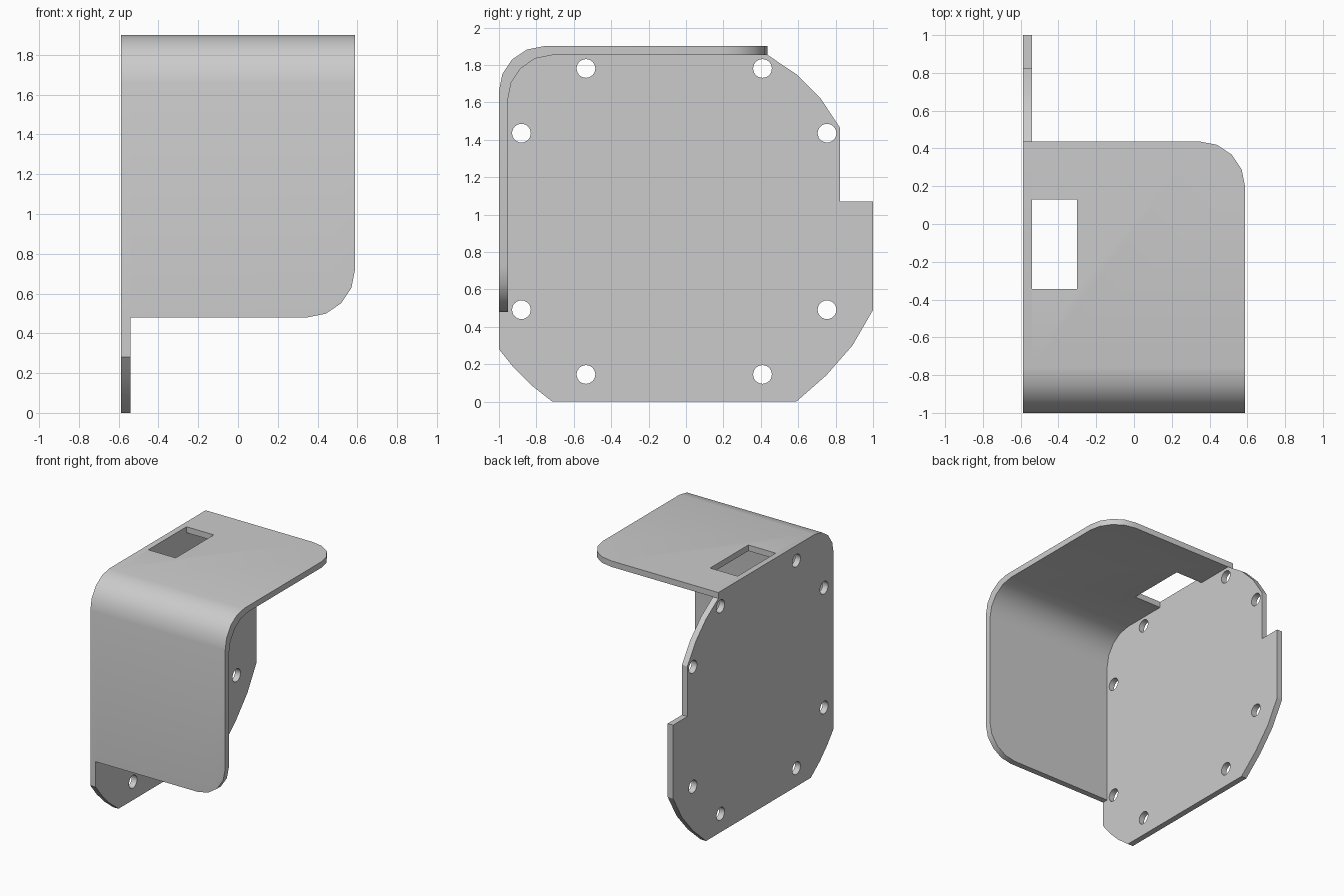
import bpy, bmesh
from math import pi, cos, sin, radians
from mathutils import Matrix, Vector

cube = bpy.data.objects.get("Cube")
if cube:
    bpy.data.objects.remove(cube, do_unlink=True)

WALL = 0.047          # sheet thickness
SIDE = 0.588          # half width
INNER = -SIDE + WALL  # inner face of the side plate
TOP, TIP_Y, TIP_Z = 1.9, 0.437, 0.48
BEND = 0.24

grey = bpy.data.materials.new("plain_grey")
grey.use_nodes = True
grey.diffuse_color = (0.6, 0.6, 0.6, 1)
grey.node_tree.nodes["Principled BSDF"].inputs["Base Color"].default_value = (0.6, 0.6, 0.6, 1)


def add_object(name, bm):
    bmesh.ops.recalc_face_normals(bm, faces=bm.faces)
    mesh = bpy.data.meshes.new(name)
    bm.to_mesh(mesh)
    bm.free()
    mesh.materials.append(grey)
    obj = bpy.data.objects.new(name, mesh)
    bpy.context.collection.objects.link(obj)
    return obj


def extrude_profile(points, x0, x1):
    """Extrude a (y, z) outline along x."""
    bm = bmesh.new()
    face = bm.faces.new([bm.verts.new((x0, y, z)) for y, z in points])
    new = bmesh.ops.extrude_face_region(bm, geom=[face])["geom"]
    bmesh.ops.translate(bm, verts=[v for v in new if isinstance(v, bmesh.types.BMVert)],
                        vec=(x1 - x0, 0, 0))
    return bm


def bend(offset):
    """Quarter arc from the front wall up to the top, inset by offset."""
    cy, cz = -1 + offset + BEND, TOP - offset - BEND
    angles = [pi - i * pi / 8 for i in range(5)]
    return [(cy + BEND * cos(a), cz + BEND * sin(a)) for a in angles]


def cut(obj, cutter):
    cutter.hide_render = True
    mod = obj.modifiers.new("cut", 'BOOLEAN')
    mod.operation, mod.solver, mod.object = 'DIFFERENCE', 'EXACT', cutter
    bpy.context.view_layer.objects.active = obj
    bpy.ops.object.modifier_apply(modifier=mod.name)
    bpy.data.objects.remove(cutter, do_unlink=True)


def smooth(obj):
    bpy.ops.object.select_all(action='DESELECT')
    obj.select_set(True)
    bpy.context.view_layer.objects.active = obj
    bpy.ops.object.shade_smooth_by_angle(angle=radians(30))


# Side plate with chamfer-like curves and a rear step
outline = bend(0) + [
    (TIP_Y, TOP), (TIP_Y, TOP - WALL), (0.59, 1.75), (0.72, 1.62), (0.823, 1.465),
    (0.823, 1.07), (1, 1.07), (1, 0.49), (0.89, 0.3), (0.75, 0.14), (0.59, 0),
    (-0.715, 0), (-0.83, 0.09), (-0.92, 0.18), (-1, 0.28)]
side_plate = add_object("side_plate", extrude_profile(outline, -SIDE, INNER))

# Eight screw holes, mirrored about the plate's hole centre
holes = bmesh.new()
for dy, dz in ((0.472, 0.818), (0.817, 0.472)):
    for sy in (-1, 1):
        for sz in (-1, 1):
            place = Matrix.Translation((-SIDE + WALL / 2, -0.063 + sy * dy, 0.963 + sz * dz))
            bmesh.ops.create_cone(holes, cap_ends=True, segments=24, radius1=0.05,
                                  radius2=0.05, depth=0.2,
                                  matrix=place @ Matrix.Rotation(pi / 2, 4, 'Y'))
cut(side_plate, add_object("hole_cutter", holes))
smooth(side_plate)

# Bent cover: front wall and top in one sheet
profile = ([(-1, TIP_Z)] + bend(0) + [(TIP_Y, TOP), (TIP_Y, TOP - WALL)]
           + bend(WALL)[::-1] + [(-1 + WALL, TIP_Z)])
bm = extrude_profile(profile, INNER, SIDE)


def is_free_corner(edge):
    a, b = (v.co for v in edge.verts)
    on_side = min(a.x, b.x) > SIDE - 0.001
    at_back = min(a.y, b.y) > TIP_Y - 0.001
    at_bottom = max(a.z, b.z) < TIP_Z + 0.001
    return on_side and (at_back or at_bottom)


bmesh.ops.bevel(bm, geom=[e for e in bm.edges if is_free_corner(e)], offset=BEND,
                offset_type='OFFSET', segments=4, profile=0.5, affect='EDGES')
bent_cover = add_object("bent_cover", bm)

# Rectangular window in the top, beside the plate
window = bmesh.new()
bmesh.ops.create_cube(window, size=1)
bmesh.ops.scale(window, vec=Vector((0.3, 0.475, 0.3)), verts=window.verts)
bmesh.ops.translate(window, vec=Vector((-0.452, -0.107, TOP)), verts=window.verts)
cut(bent_cover, add_object("window_cutter", window))
smooth(bent_cover)
